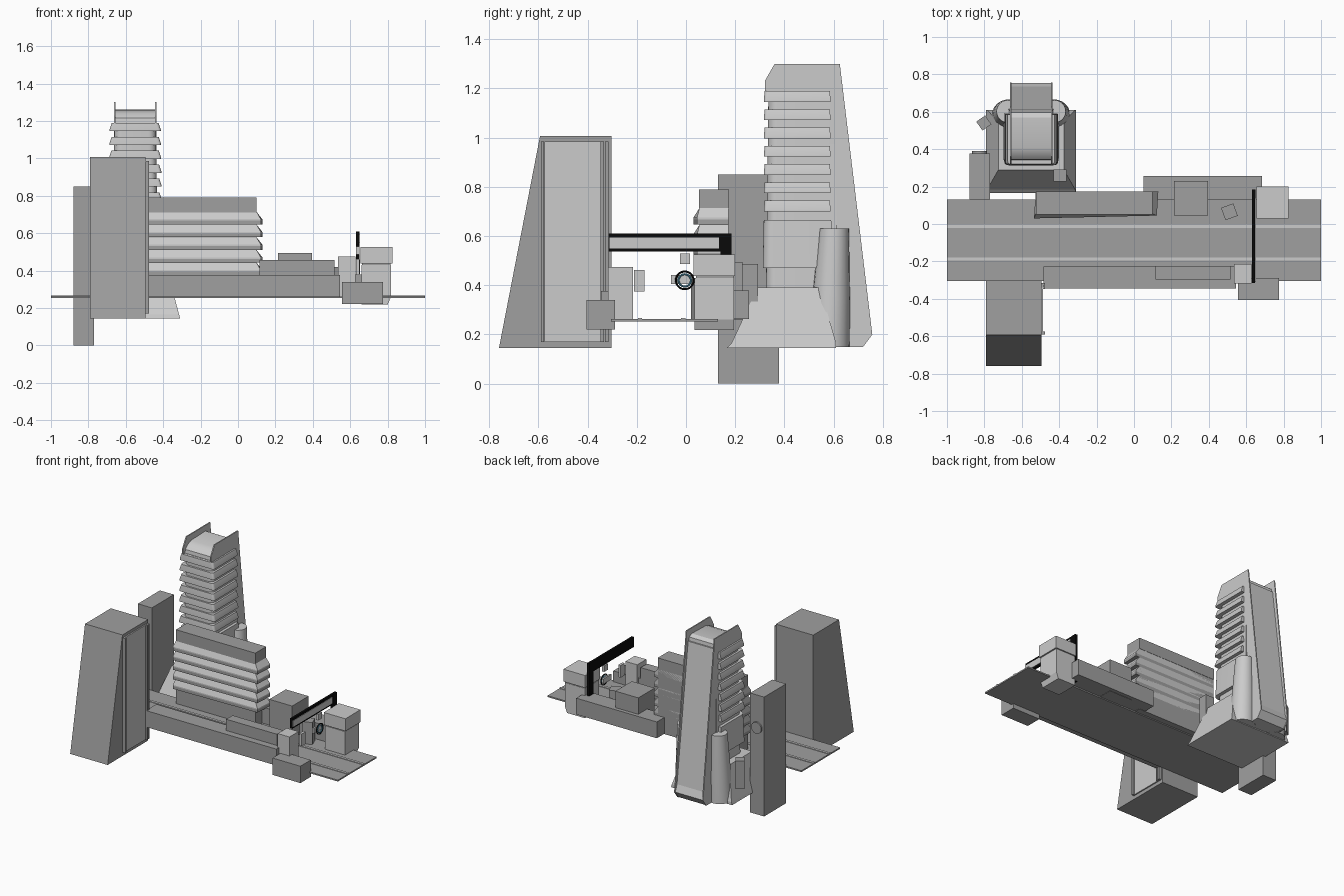
import bpy, bmesh, math
from mathutils import Matrix

if "Cube" in bpy.data.objects:
    bpy.data.objects.remove(bpy.data.objects["Cube"])


def color(name, rgb):
    m = bpy.data.materials.new(name)
    m.diffuse_color = (*rgb, 1)
    m.use_nodes = True
    m.node_tree.nodes["Principled BSDF"].inputs["Base Color"].default_value = m.diffuse_color
    return m


black = color("black", (0.003, 0.003, 0.003))
blue = color("blue", (0.1, 0.35, 0.5))
dark = color("dark_grey", (0.35, 0.35, 0.35))
light = color("light_grey", (0.64, 0.64, 0.64))


def make(name, verts, faces, mat):
    me = bpy.data.meshes.new(name)
    me.from_pydata(verts, [], faces)
    bm = bmesh.new()
    bm.from_mesh(me)
    bmesh.ops.recalc_face_normals(bm, faces=bm.faces)
    bm.to_mesh(me)
    bm.free()
    ob = bpy.data.objects.new(name, me)
    bpy.context.collection.objects.link(ob)
    me.materials.append(mat)
    return ob


def loft(name, rings, mat=light):
    n = len(rings[0])
    verts = [v for r in rings for v in r]
    faces = [tuple(range(n)), tuple(range(len(verts) - n, len(verts)))]
    for k in range(len(rings) - 1):
        for i in range(n):
            j = (i + 1) % n
            faces.append((k * n + i, k * n + j, (k + 1) * n + j, (k + 1) * n + i))
    return make(name, verts, faces, mat)


def rect(x0, x1, y0, y1, z):
    return [(x0, y0, z), (x1, y0, z), (x1, y1, z), (x0, y1, z)]


def box(name, x, y, z, mat=dark):
    return loft(name, [rect(*x, *y, z[0]), rect(*x, *y, z[1])], mat)


def spin_box(name, cx, cy, half, z, deg):
    ob = box(name, (-half, half), (-half, half), z)
    ob.data.transform(Matrix.Translation((cx, cy, 0)) @ Matrix.Rotation(math.radians(deg), 4, 'Z'))


def smooth(ob):
    bpy.context.view_layer.objects.active = ob
    ob.select_set(True)
    bpy.ops.object.shade_smooth_by_angle()
    ob.select_set(False)


# Street deck with two light strips
box("street_deck", (-1, 1), (-0.305, 0.13), (0.253, 0.263))
for i, y in enumerate((-0.012, -0.187)):
    box(f"street_strip_{i}", (-1, 1), (y - 0.009, y + 0.009), (0.263, 0.268), light)

# Wedge tower with side panel and trims
loft("wedge_tower", [rect(-0.79, -0.495, -0.76, -0.303, 0.145), rect(-0.79, -0.495, -0.593, -0.303, 1.007)], dark)
box("wedge_panel", (-0.495, -0.486), (-0.575, -0.34), (0.17, 0.985), light)
for i, y in enumerate((-0.583, -0.34, -0.322)):
    box(f"wedge_trim_{i}", (-0.495, -0.475), (y - 0.007, y + 0.007), (0.17, 0.985))

# Slim rear tower with a round fitting
box("slim_tower", (-0.88, -0.77), (0.13, 0.378), (0, 0.85))
bpy.ops.mesh.primitive_cylinder_add(vertices=32, radius=0.04, depth=0.012,
                                    location=(-0.825, 0.384, 0.62), rotation=(math.pi / 2, 0, 0))
bpy.context.object.name = "slim_tower_disc"
bpy.context.object.data.materials.append(dark)

# Slatted middle building: dark lip and light sloped ledge per storey
box("middle_core", (-0.525, 0.1), (0.055, 0.173), (0.26, 0.71))
box("middle_parapet", (-0.525, 0.1), (0.052, 0.175), (0.71, 0.79))


def ledge(z):
    return [(-0.535, 0.03, z), (0.122, 0.045, z), (0.13, 0.173, z), (-0.525, 0.173, z)]


for i in range(5):
    z = 0.375 + i * 0.068
    loft(f"middle_lip_{i}", [ledge(z), ledge(z + 0.02)], dark)
    loft(f"middle_ledge_{i}", [ledge(z + 0.02), ledge(z + 0.028), rect(-0.525, 0.1, 0.054, 0.173, z + 0.066)])

# Low blocks along the street
box("front_wall", (-0.485, 0.545), (-0.345, -0.227), (0.26, 0.377))
box("front_wall_block", (0.115, 0.515), (-0.297, -0.225), (0.36, 0.457))
box("front_corner_box", (0.555, 0.775), (-0.405, -0.288), (0.22, 0.34))
box("front_kiosk", (0.535, 0.627), (-0.317, -0.215), (0.26, 0.475), light)
box("rear_long_block", (0.05, 0.685), (0.13, 0.257), (0.262, 0.378))
box("rear_square_block", (0.215, 0.395), (0.045, 0.23), (0.26, 0.495))
spin_box("turned_crate", 0.51, 0.065, 0.035, (0.26, 0.42), 20)

# Right building with tapered foot and seam
loft("right_building", [rect(0.66, 0.80, 0.035, 0.195, 0.218), rect(0.66, 0.818, 0.035, 0.195, 0.26),
                        rect(0.66, 0.818, 0.035, 0.195, 0.43)])
box("right_building_top", (0.655, 0.825), (0.03, 0.2), (0.437, 0.525), light)
box("right_building_seam", (0.663, 0.815), (0.04, 0.192), (0.43, 0.437))

# Black gantry over the street with light strip
box("gantry_post", (0.632, 0.65), (0.14, 0.185), (0.26, 0.61), black)
box("gantry_beam", (0.632, 0.648), (-0.315, 0.14), (0.538, 0.61), black)
box("gantry_light_strip", (0.648, 0.651), (-0.31, 0.135), (0.55, 0.594), light)

# Sign fittings hung below the gantry
box("hanging_sign", (0.632, 0.65), (-0.212, -0.168), (0.375, 0.462), light)
box("hanging_lamp", (0.632, 0.65), (-0.025, 0.017), (0.487, 0.53), light)
box("ring_bracket", (0.63, 0.642), (-0.06, 0.03), (0.405, 0.442), light)
for nm, r, t, m in (("ring_outer", 0.036, 0.004, black), ("ring_inner", 0.025, 0.004, blue)):
    bpy.ops.mesh.primitive_torus_add(major_radius=r, minor_radius=t, major_segments=32, minor_segments=8,
                                     location=(0.648, -0.005, 0.42), rotation=(0, math.pi / 2, 0))
    bpy.context.object.name = nm
    bpy.context.object.data.materials.append(m)

# Tall rear tower: splayed base
CX = -0.55
loft("tall_base", [rect(CX - 0.24, CX + 0.24, 0.165, 0.61, 0.145), rect(CX - 0.235, CX + 0.235, 0.185, 0.61, 0.165),
                   rect(CX - 0.175, CX + 0.175, 0.29, 0.545, 0.39)])


def rounded(half, y0, y1, r, z):
    pts = [(CX - half, y1, z)]
    for cx, a0 in ((-half + r, 180), (half - r, 270)):
        for k in range(7):
            a = math.radians(a0 + k * 15)
            pts.append((CX + cx + r * math.cos(a), y0 + r + r * math.sin(a), z))
    return pts + [(CX + half, y1, z)]


# Core shaft and stacked slats
smooth(loft("tall_core", [rounded(0.125, 0.325, 0.62, 0.04, 0.38), rounded(0.11, 0.335, 0.6, 0.04, 1.19)]))
smooth(loft("tall_lower_shell", [rounded(0.148, 0.312, 0.6, 0.04, 0.47), rounded(0.14, 0.316, 0.59, 0.04, 0.665)]))
for i in range(7):
    z = 0.70 + i * 0.0742
    w = 0.143 - i * 0.001
    smooth(loft(f"tall_slat_{i}", [rounded(w, 0.316, 0.587, 0.015, z), rounded(w, 0.316, 0.587, 0.015, z + 0.008),
                                   rounded(w - 0.012, 0.32, 0.585, 0.015, z + 0.044)]))

# Two parallel side fins
fin = [(0.32, 1.18), (0.32, 1.23), (0.36, 1.3), (0.625, 1.3), (0.757, 0.2), (0.72, 0.15), (0.57, 0.15), (0.585, 1.18)]
HALF = 0.114
for side, s in (("left", -1), ("right", 1)):
    loft(f"tall_fin_{side}", [[(CX + s * (HALF - d), y, z) for y, z in fin] for d in (0, 0.008)])
    # Tapered buttress beside each fin
    rings = [[(CX + s * 0.125 + r * math.cos(k * math.pi / 12), yc + r * math.sin(k * math.pi / 12), z)
              for k in range(24)] for z, r, yc in ((0.15, 0.085, 0.58), (0.35, 0.076, 0.59), (0.63, 0.06, 0.602))]
    smooth(loft(f"tall_buttress_{side}", rings))

# Back wall and rounded roof between the fins
back = [(0.585, 1.22), (0.61, 1.22), (0.735, 0.25), (0.754, 0.2), (0.718, 0.152), (0.57, 0.152)]
loft("tall_back_wall", [[(CX + s * (HALF - 0.006), y, z) for y, z in back] for s in (-1, 1)])
roof = [(0.34, 1.18), (0.345, 1.215), (0.37, 1.24), (0.41, 1.255), (0.57, 1.26), (0.597, 1.245), (0.605, 1.18)]
smooth(loft("tall_roof", [[(CX + s * 0.108, y, z) for y, z in roof] for s in (-1, 1)]))

# Small boxes around the tall tower
box("tall_front_box", (-0.43, -0.36), (0.228, 0.292), (0.24, 0.487))
spin_box("tall_side_box", -0.803, 0.54, 0.029, (0.25, 0.45), 35)
